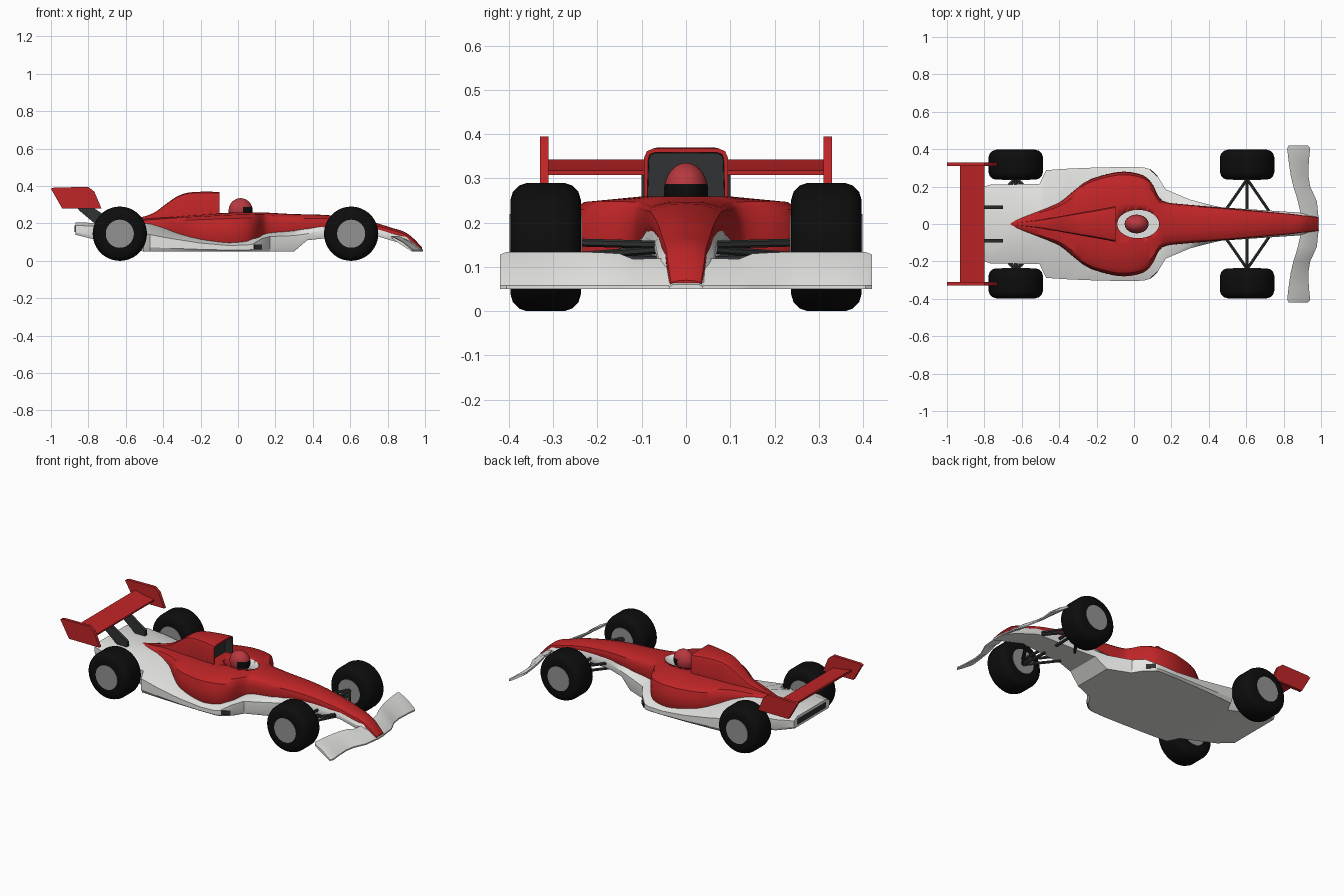
import bpy, bmesh, math
from mathutils import Vector

if "Cube" in bpy.data.objects:
    bpy.data.objects.remove(bpy.data.objects["Cube"])


def material(name, r, g, b):
    m = bpy.data.materials.new(name)
    m.diffuse_color = (r, g, b, 1)
    m.use_nodes = True
    m.node_tree.nodes["Principled BSDF"].inputs["Base Color"].default_value = m.diffuse_color
    return m


RED = material("red paint", 0.52, 0.018, 0.02)
WHITE = material("white paint", 0.78, 0.78, 0.76)
DARK = material("dark grey", 0.03, 0.032, 0.033)
BLACK = material("tyre black", 0.004, 0.004, 0.004)
GREY = material("hub grey", 0.29, 0.29, 0.29)
HELMET = material("helmet red", 0.48, 0.04, 0.05)


def finish(bm, name, mats, angle=35):
    bmesh.ops.recalc_face_normals(bm, faces=bm.faces)
    me = bpy.data.meshes.new(name)
    bm.to_mesh(me)
    bm.free()
    ob = bpy.data.objects.new(name, me)
    bpy.context.collection.objects.link(ob)
    for m in mats:
        me.materials.append(m)
    bpy.ops.object.select_all(action='DESELECT')
    ob.select_set(True)
    bpy.context.view_layer.objects.active = ob
    bpy.ops.object.shade_smooth_by_angle(angle=math.radians(angle))
    return ob


def bridge(bm, rings):
    """Skin closed rings of points; returns the two end caps."""
    vs = [[bm.verts.new(p) for p in r] for r in rings]
    n = len(vs[0])
    for a, b in zip(vs, vs[1:]):
        for i in range(n):
            bm.faces.new((a[i], a[(i + 1) % n], b[(i + 1) % n], b[i]))
    return bm.faces.new(vs[0]), bm.faces.new(vs[-1])


def mirrored_ring(x, half):
    full = half + [(-y, z) for y, z in reversed(half[1:-1])]
    return [(x, y, z) for y, z in full]


def prism(name, pts, axis, lo, hi, mat):
    """Outline in xz (axis y) or xy (axis z), extruded from lo to hi."""
    bm = bmesh.new()
    put = (lambda p, t: (p[0], t, p[1])) if axis == 'y' else (lambda p, t: (p[0], p[1], t))
    bridge(bm, [[put(p, t) for p in pts] for t in (lo, hi)])
    return finish(bm, name, [mat])


def smooth_stations(st, n=3):
    """Catmull-Rom interpolation of section parameters."""
    out = []
    for i in range(len(st) - 1):
        a, b, c, d = st[max(i - 1, 0)], st[i], st[i + 1], st[min(i + 2, len(st) - 1)]
        for k in range(n):
            t = k / n
            out.append([0.5 * (2 * q + (r - p) * t + (2 * p - 5 * q + 4 * r - s) * t * t
                        + (3 * q - p - 3 * r + s) * t ** 3) for p, q, r, s in zip(a, b, c, d)])
    return out + [list(st[-1])]


# Red upper body: x, half width, low z, shoulder z, top z
upper = [(.985, .036, .055, .066, .07), (.94, .043, .085, .11, .118), (.89, .048, .12, .145, .155),
         (.82, .056, .14, .168, .177), (.70, .067, .165, .2, .212), (.50, .085, .18, .23, .243),
         (.30, .102, .15, .238, .25), (.17, .117, .14, .245, .257), (.13, .15, .13, .247, .26),
         (.10, .21, .115, .248, .26), (.05, .26, .09, .248, .26), (-.05, .28, .085, .245, .258),
         (-.15, .265, .09, .24, .25), (-.25, .23, .10, .235, .243), (-.33, .17, .11, .23, .236),
         (-.40, .115, .125, .225, .232), (-.50, .075, .14, .217, .225), (-.66, .012, .185, .2, .203)]
bm = bmesh.new()
rings = []
for x, w, zl, zs, zt in smooth_stations(upper):
    h = zs - zl
    rings.append(mirrored_ring(x, [(0, zl), (.95 * w, zl), (w, zl + .25 * h), (.99 * w, zl + .6 * h),
                                   (.94 * w, zs - .12 * h), (.83 * w, zs), (.4 * w, zt - .1 * (zt - zs)), (0, zt)]))
bridge(bm, rings)
body = finish(bm, "upper_body", [RED, WHITE])

# Cockpit opening
bm = bmesh.new()
bridge(bm, [[(.022 + .112 * math.cos(a), .076 * math.sin(a), z)
             for a in [i * math.tau / 40 for i in range(40)]] for z in (.195, .35)])
for f in bm.faces:
    c = f.calc_center_median()
    f.material_index = 1 if c.x > 0 else 0
cutter = finish(bm, "cockpit_cutter", [RED, WHITE])
cutter.hide_render = True
bpy.context.view_layer.objects.active = body
mod = body.modifiers.new("cockpit", 'BOOLEAN')
mod.object = cutter
mod.operation = 'DIFFERENCE'
mod.solver = 'EXACT'
bpy.ops.object.modifier_apply(modifier=mod.name)
bpy.data.objects.remove(cutter)

# White lower body: x, bottom z, half width, edge z, inner half width, inner z
lower = [(.99, .05, .038, .055, .03, .06), (.90, .085, .06, .11, .045, .13), (.75, .13, .07, .155, .058, .175),
         (.60, .125, .08, .16, .07, .19), (.46, .12, .09, .165, .08, .195), (.37, .11, .112, .145, .09, .175),
         (.30, .05, .13, .135, .10, .16), (.17, .05, .185, .13, .11, .15), (.13, .05, .25, .12, .13, .14),
         (.08, .05, .295, .09, .2, .13), (.05, .05, .303, .085, .24, .11), (-.05, .05, .305, .082, .26, .1),
         (-.2, .05, .302, .095, .23, .12), (-.35, .05, .296, .118, .14, .16), (-.47, .05, .288, .14, .075, .2),
         (-.505, .05, .215, .15, .065, .203), (-.65, .085, .212, .175, .1, .203),
         (-.77, .115, .21, .185, .15, .203), (-.87, .14, .175, .19, .14, .205)]
bm = bmesh.new()
bridge(bm, [mirrored_ring(x, [(0, zb), (.96 * w, zb), (w, zb + .25 * (zo - zb)), (w, zo), (wi, zi), (0, zi)])
            for x, zb, w, zo, wi, zi in lower])
finish(bm, "lower_body", [WHITE], 25)

# Engine cover with recessed air intake: x, half width, top z
cover = [(-.10, .095, .368), (-.18, .08, .37), (-.27, .064, .364), (-.33, .053, .342), (-.39, .042, .3),
         (-.45, .031, .257), (-.52, .019, .232), (-.64, .005, .206)]
bm = bmesh.new()
rings = []
for x, w, zt in smooth_stations(cover):
    zb = .235 if x > -.3 else .18
    r = min(.022, w * .3)
    rings.append(mirrored_ring(x, [(0, zb), (w, zb), (w, zt - r), (w - .3 * r, zt - .3 * r), (w - r, zt), (0, zt)]))
intake, _ = bridge(bm, rings)
bmesh.ops.recalc_face_normals(bm, faces=bm.faces)
bmesh.ops.inset_region(bm, faces=[intake], thickness=.01)
walls = bmesh.ops.inset_region(bm, faces=[intake], thickness=.002, depth=-.05)['faces']
for f in walls + [intake]:
    f.material_index = 1
finish(bm, "engine_cover", [RED, DARK])

# Driver helmet with black visor
bm = bmesh.new()
bmesh.ops.create_uvsphere(bm, u_segments=32, v_segments=24, radius=1)
for f in bm.faces:
    c = f.calc_center_median()
    f.material_index = 1 if c.x > .25 and -.36 < c.z < .22 else 0
bmesh.ops.scale(bm, vec=(.064, .05, .065), verts=bm.verts)
bmesh.ops.translate(bm, vec=(.014, 0, .27), verts=bm.verts)
finish(bm, "driver_helmet", [HELMET, BLACK])


def lathe(name, profile, x, y, z, mat, n=48):
    """Profile of (offset along y, radius) turned about the y axis."""
    bm = bmesh.new()
    bridge(bm, [[(x + r * math.cos(i * math.tau / n), y + o, z + r * math.sin(i * math.tau / n))
                 for i in range(n)] for o, r in profile])
    return finish(bm, name, [mat])


def bar(name, a, b, r=.009):
    a, b = Vector(a), Vector(b)
    d = b - a
    bm = bmesh.new()
    bmesh.ops.create_cone(bm, cap_ends=True, segments=6, radius1=r, radius2=r, depth=d.length)
    bmesh.ops.rotate(bm, cent=(0, 0, 0), matrix=d.to_track_quat('Z', 'Y').to_matrix(), verts=bm.verts)
    bmesh.ops.translate(bm, vec=(a + b) / 2, verts=bm.verts)
    return finish(bm, name, [DARK])


tyre = [(-.08, .075), (-.08, .105), (-.074, .125), (-.06, .139), (-.042, .145),
        (.042, .145), (.06, .139), (.074, .125), (.08, .105), (.08, .075)]
for s, side in ((1, "left"), (-1, "right")):
    # Wheels
    for x, end in ((-.632, "rear"), (.605, "front")):
        lathe(f"{end}_{side}_tyre", tyre, x, s * .317, .145, BLACK)
        lathe(f"{end}_{side}_hub", [(-.082, .075), (.082, .075)], x, s * .317, .145, GREY)
    # Front suspension
    for x, y in ((.48, .06), (.605, .05), (.735, .05)):
        bar(f"front_{side}_upper_arm", (.605, s * .24, .155), (x, s * y, .15))
        bar(f"front_{side}_lower_arm", (.605, s * .24, .125), (x, s * y, .118 if x < .7 else .14))
    # Rear suspension
    for x in (-.57, -.63, -.69):
        bar(f"rear_{side}_arm", (-.632, s * .245, .145), (x, s * .18, .14), .012)
    # Rear wing end plate and strut
    y0, y1 = sorted((s * .311, s * .33))
    prism(f"wing_end_plate_{side}", [(-1, .385), (-.985, .392), (-.80, .395), (-.768, .37), (-.73, .28), (-.94, .28)],
          'y', y0, y1, RED)
    y0, y1 = sorted((s * .08, s * .1))
    prism(f"wing_strut_{side}", [(-.88, .32), (-.82, .315), (-.70, .235), (-.70, .195), (-.76, .195), (-.85, .27)],
          'y', y0, y1, DARK)
    # Side pod slot
    prism(f"side_slot_{side}", [(.084, s * .29), (.125, s * .253), (.128, s * .257), (.087, s * .294)],
          'z', .062, .088, DARK)
    # Front wing: y, leading x, trailing x, trailing z
    span = [(.02, .988, .90, .12), (.12, .978, .876, .118), (.15, .965, .868, .13), (.2, .942, .852, .133),
            (.26, .932, .838, .134), (.34, .935, .826, .134), (.405, .942, .819, .134), (.42, .93, .828, .128)]
    bm = bmesh.new()
    bridge(bm, [[(xl, s * y, .05), (xl, s * y, .058), ((xl + xt) / 2, s * y, (.064 + zt) / 2 + .004), (xt, s * y, zt),
                 (xt, s * y, zt - .012), ((xl + xt) / 2, s * y, (.05 + zt) / 2 - .008)] for y, xl, xt, zt in span])
    finish(bm, f"front_wing_{side}", [WHITE])

# Rear wing plane and tail slot
prism("rear_wing", [(-.93, .343), (-.93, .33), (-.87, .312), (-.80, .308), (-.80, .318), (-.87, .328)], 'y', -.315, .315, RED)
prism("tail_slot", [(-.873, .155), (-.865, .155), (-.865, .188), (-.873, .188)], 'y', -.14, .14, DARK)
